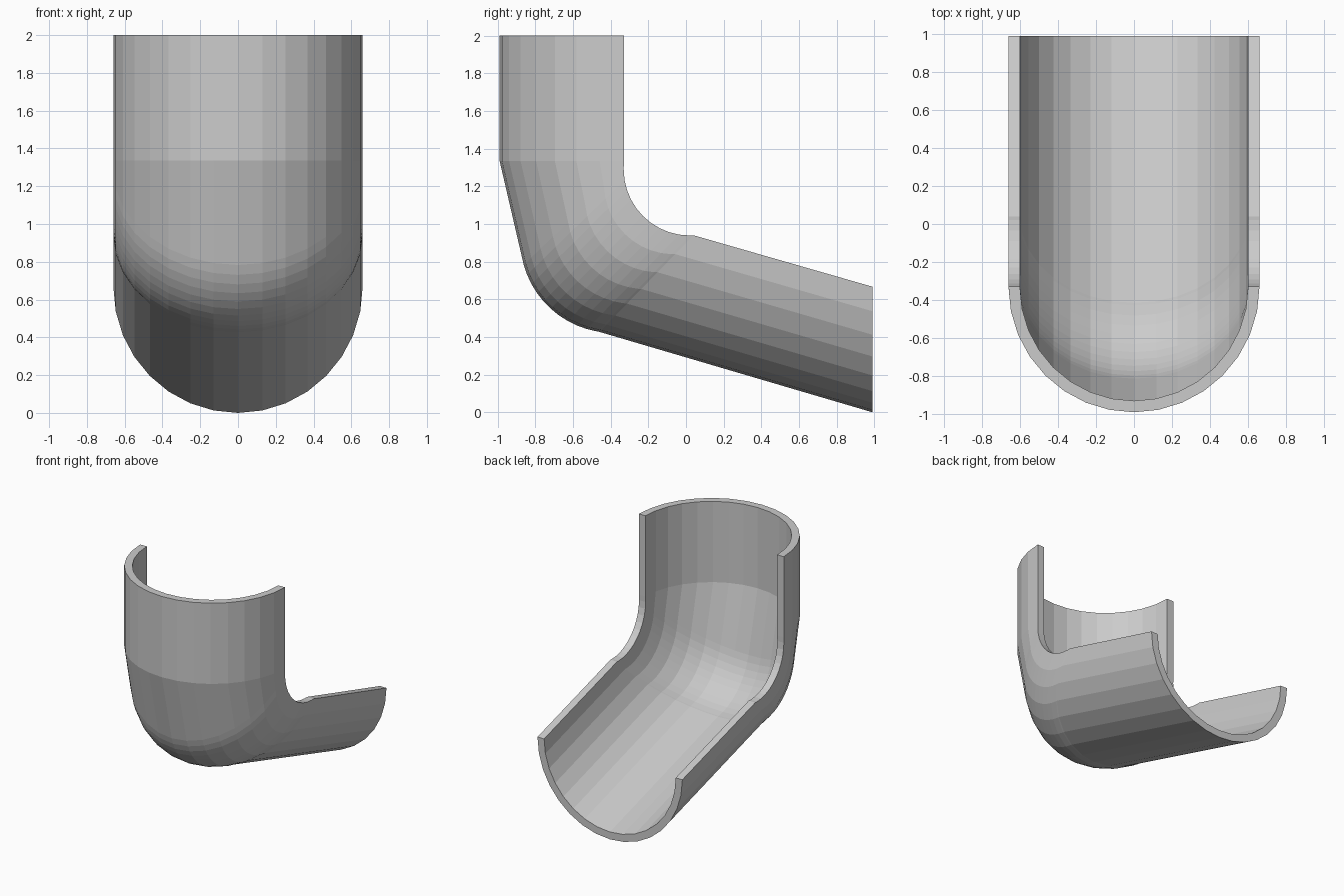
import bpy, bmesh
from math import sin, cos, pi, radians

if "Cube" in bpy.data.objects:
    bpy.data.objects.remove(bpy.data.objects["Cube"])

R_OUT, WALL = 0.66, 0.06
SEGS, BEND = 16, 10


def arc(cy, cz, r, a0, a1):
    """Points (y, z) of an arc, angles in degrees."""
    out = []
    for i in range(BEND + 1):
        a = radians(a0 + (a1 - a0) * i / BEND)
        out.append((cy + r * cos(a), cz + r * sin(a)))
    return out


# Side profiles: open rim and trough bottom, matched station by station
rim = [(-0.33, 2.0), (-0.33, 1.335)] + arc(0.02, 1.29, 0.351, 180, 270) + [(0.04, 0.94), (0.99, 0.667)]
keel = [(-0.99, 2.0), (-0.99, 1.335)] + arc(-0.387, 0.915, 0.493, 195.5, 260) + [(-0.46, 0.427), (0.99, 0.0)]

bm = bmesh.new()


def section(r, k, scale):
    """Half-round section hanging from the rim point to the bottom point."""
    ring = []
    for j in range(SEGS + 1):
        a = pi * j / SEGS
        s = sin(a) * scale
        ring.append(bm.verts.new((R_OUT * scale * cos(a),
                                  r[0] + (k[0] - r[0]) * s,
                                  r[1] + (k[1] - r[1]) * s)))
    return ring


# Closed loops (outer wall, then inner wall reversed) bridged along the path
loops = []
for r, k in zip(rim, keel):
    loops.append(section(r, k, 1.0) + section(r, k, 1 - WALL / R_OUT)[::-1])
n = len(loops[0])
for a, b in zip(loops, loops[1:]):
    for j in range(n):
        bm.faces.new((a[j], a[(j + 1) % n], b[(j + 1) % n], b[j]))

# End caps between the outer and inner walls
for l in (loops[0], loops[-1]):
    for j in range(SEGS):
        bm.faces.new((l[j], l[j + 1], l[n - 2 - j], l[n - 1 - j]))

bmesh.ops.recalc_face_normals(bm, faces=bm.faces)
mesh = bpy.data.meshes.new("chute_elbow")
bm.to_mesh(mesh)
bm.free()
chute = bpy.data.objects.new("chute_elbow", mesh)
bpy.context.collection.objects.link(chute)
